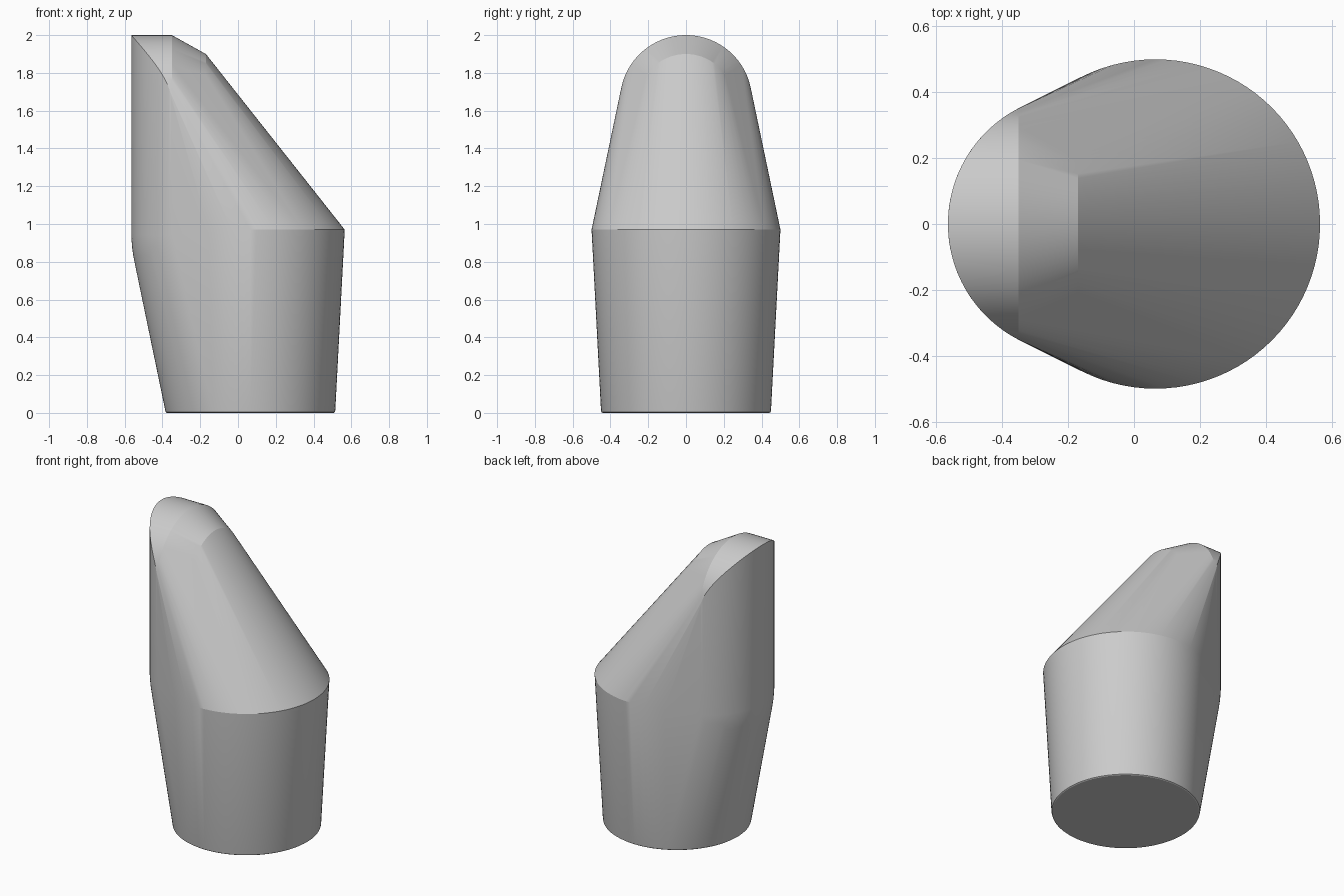
import bpy
import bmesh
from math import cos, sin, pi, sqrt, radians

cube = bpy.data.objects.get("Cube")
if cube:
    bpy.data.objects.remove(cube, do_unlink=True)

SEG = 96                      # smoothness of the full circles
BODY_X, BACK_X = 0.065, -0.17  # axes of the round body and the upright back
BACK_R = 0.395
TIP_Z, TIP_R = 1.65, 0.35      # axis height and radius of the rounded tip


def arc(cx, r, z, start=0, end=2 * pi, n=SEG):
    """Points on a horizontal arc."""
    return [(cx + r * cos(start + (end - start) * i / n),
             r * sin(start + (end - start) * i / n), z) for i in range(n + 1)]


# Round tapered body with a softened foot
points = []
for r, z in ((0.442, 0), (0.448, 0.004), (0.45, 0.012), (0.5, 0.97)):
    points += arc(BODY_X, r, z)[:-1]

# Upright back wall, easing inward at its lower end
for r, z in ((0.395, 0.94), (0.391, 0.88), (0.385, 0.835), (0.376, 0.79)):
    points += arc(BACK_X, r, z, pi / 2 + 0.46, 1.5 * pi - 0.46, 48)

# Rounded tip: trimmed to the back wall, chamfered toward the slope
for i in range(49):
    a = pi * i / 48
    y, h = cos(a), sin(a)
    wall_x = BACK_X - sqrt(BACK_R ** 2 - (TIP_R * y) ** 2)
    points.append((wall_x, TIP_R * y, TIP_Z + TIP_R * h))
    points.append((-0.35, TIP_R * y, TIP_Z + TIP_R * h))
    points.append((-0.17, 0.25 * y, TIP_Z + 0.25 * h))

# Stretch one skin over the sections
bm = bmesh.new()
for p in points:
    bm.verts.new(p)
bmesh.ops.remove_doubles(bm, verts=bm.verts, dist=0.0005)
hull = bmesh.ops.convex_hull(bm, input=bm.verts)
spare = {v for v in hull["geom_interior"] + hull["geom_unused"]
         if isinstance(v, bmesh.types.BMVert)}
bmesh.ops.delete(bm, geom=list(spare), context="VERTS")
bmesh.ops.dissolve_limit(bm, angle_limit=radians(0.3), verts=bm.verts, edges=bm.edges)
bmesh.ops.recalc_face_normals(bm, faces=bm.faces)
mesh = bpy.data.meshes.new("slanted_body")
bm.to_mesh(mesh)
bm.free()

body = bpy.data.objects.new("slanted_body", mesh)
bpy.context.collection.objects.link(body)

# Plain grey finish
grey = bpy.data.materials.new("light grey")
grey.use_nodes = True
grey.diffuse_color = (0.6, 0.6, 0.6, 1)
grey.node_tree.nodes["Principled BSDF"].inputs["Base Color"].default_value = (0.6, 0.6, 0.6, 1)
mesh.materials.append(grey)

bpy.context.view_layer.objects.active = body
body.select_set(True)
bpy.ops.object.shade_smooth_by_angle(angle=radians(14))
